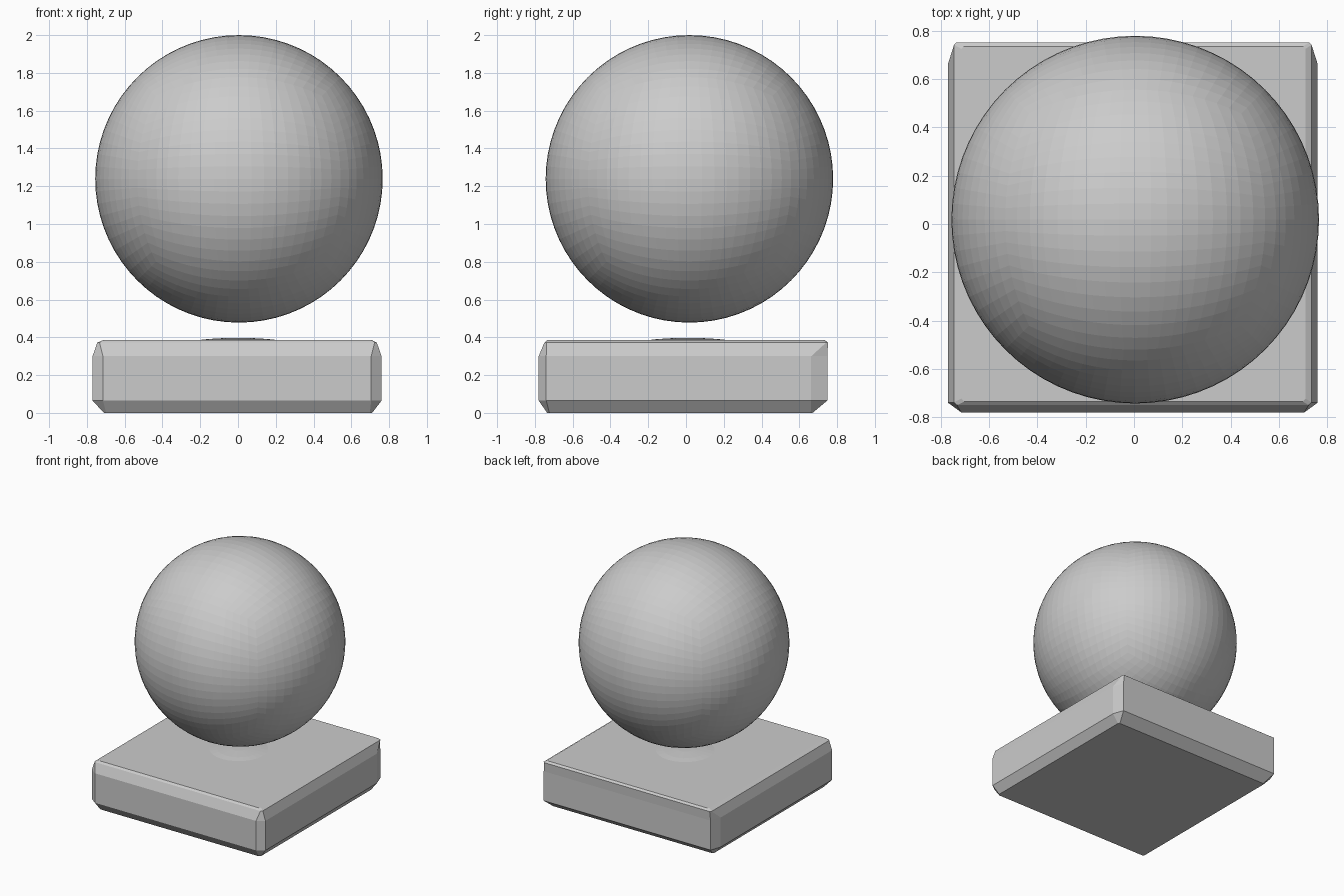
import bpy, bmesh, math
from mathutils import Vector

default = bpy.data.objects.get("Cube")
if default:
    bpy.data.objects.remove(default, do_unlink=True)

grey = bpy.data.materials.new("light_grey")
grey.use_nodes = True
GREY = (0.6, 0.6, 0.6, 1)
grey.diffuse_color = GREY
grey.node_tree.nodes["Principled BSDF"].inputs["Base Color"].default_value = GREY


def finish(name, bm):
    bmesh.ops.recalc_face_normals(bm, faces=bm.faces)
    mesh = bpy.data.meshes.new(name)
    bm.to_mesh(mesh)
    bm.free()
    mesh.materials.append(grey)
    obj = bpy.data.objects.new(name, mesh)
    bpy.context.collection.objects.link(obj)
    return obj


def loft(name, rings):
    """Join stacked rings with quads and cap both ends."""
    bm = bmesh.new()
    loops = [[bm.verts.new(p) for p in ring] for ring in rings]
    n = len(loops[0])
    for low, high in zip(loops, loops[1:]):
        for i in range(n):
            j = (i + 1) % n
            bm.faces.new((low[i], low[j], high[j], high[i]))
    bm.faces.new(loops[0][::-1])
    bm.faces.new(loops[-1])
    return finish(name, bm)


def slab_ring(z, x0, x1, y0, y1, front, back):
    """Rectangle with cut corners; front and back are (x, y) cut sizes."""
    (fx, fy), (bx, by) = front, back
    return [(x0 + fx, y0, z), (x1 - fx, y0, z), (x1, y0 + fy, z), (x1, y1 - by, z),
            (x1 - bx, y1, z), (x0 + bx, y1, z), (x0, y1 - by, z), (x0, y0 + fy, z)]


# Square base with chamfered edges
wide = ((0.055, 0.04), (0.03, 0.085))
small = ((0.012, 0.012), (0.01, 0.01))
loft("base", [
    slab_ring(0.0, -0.71, 0.71, -0.735, 0.67, *small),
    slab_ring(0.065, -0.77, 0.76, -0.78, 0.748, *wide),
    slab_ring(0.30, -0.77, 0.76, -0.78, 0.748, *wide),
    slab_ring(0.372, -0.745, 0.735, -0.75, 0.752, *small),
    slab_ring(0.385, -0.715, 0.71, -0.735, 0.735, *small),
])

# Shallow swelling on top of the base
loft("base_swelling", [
    [(r * math.cos(a * math.tau / 24), r * math.sin(a * math.tau / 24) + 0.01, z)
     for a in range(24)]
    for r, z in ((0.24, 0.382), (0.16, 0.391), (0.06, 0.397))
])

# Ball with square facets, floating above the base
bm = bmesh.new()
bmesh.ops.create_cube(bm, size=2)
bmesh.ops.subdivide_edges(bm, edges=bm.edges[:], cuts=17, use_grid_fill=True)
for v in bm.verts:
    v.co = Vector([math.tan(c * math.pi / 4) for c in v.co]).normalized() * 0.761
ball = finish("ball", bm)
ball.location = (0.005, 0.018, 1.239)
